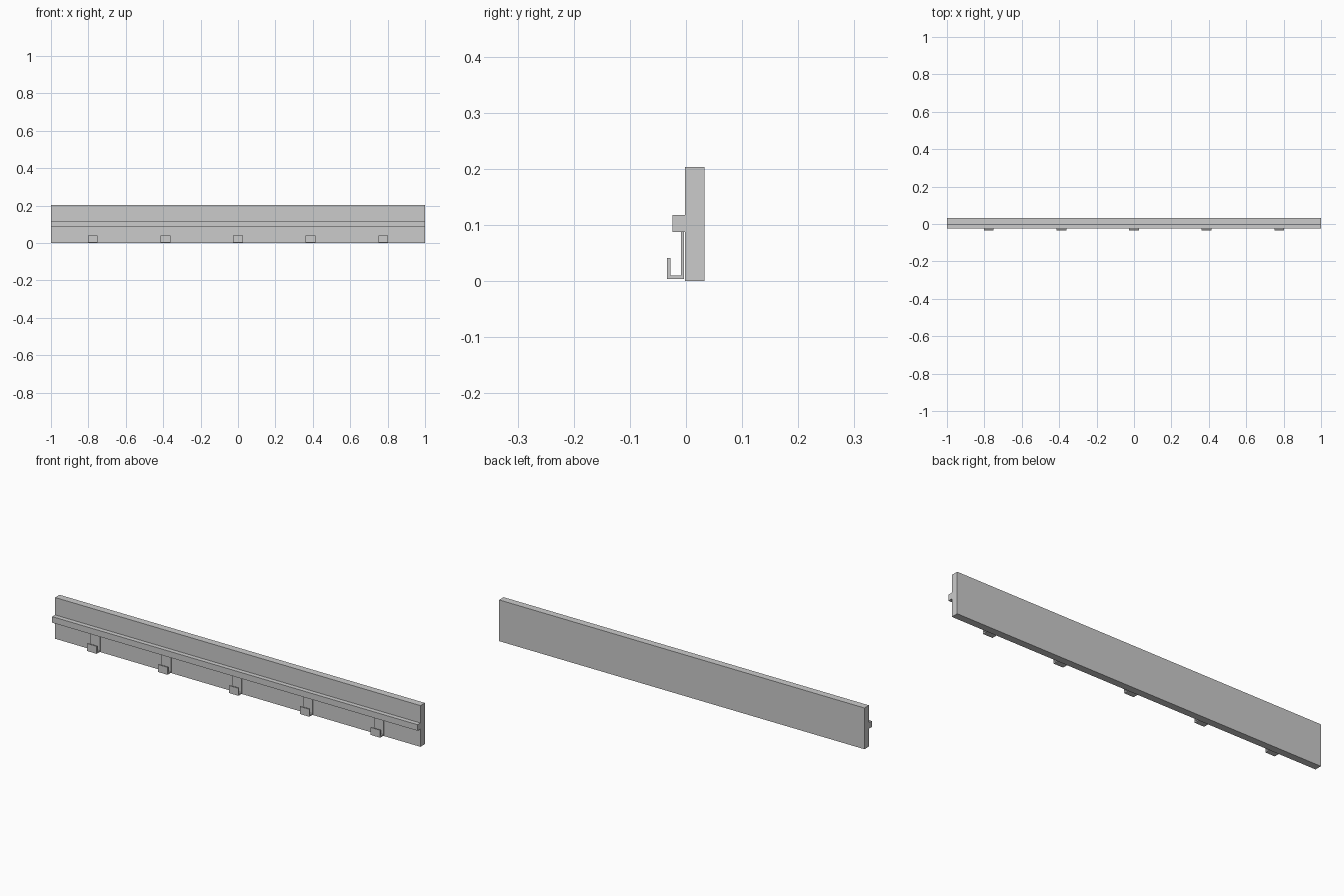
import bpy

if "Cube" in bpy.data.objects:
    bpy.data.objects.remove(bpy.data.objects["Cube"])


def extrude_x(name, profile, x0, x1):
    """Extrude a closed (y, z) profile along x."""
    n = len(profile)
    verts = [(x, y, z) for x in (x0, x1) for y, z in profile]
    faces = [tuple(reversed(range(n))), tuple(range(n, 2 * n))]
    faces += [(i, (i + 1) % n, (i + 1) % n + n, i + n) for i in range(n)]
    mesh = bpy.data.meshes.new(name)
    mesh.from_pydata(verts, [], faces)
    mesh.validate()
    obj = bpy.data.objects.new(name, mesh)
    bpy.context.collection.objects.link(obj)
    return obj


def rect(y0, y1, z0, z1):
    return [(y0, z0), (y1, z0), (y1, z1), (y0, z1)]


# Wall board and the rail across its front
extrude_x("back_board", rect(-0.002, 0.033, 0.0, 0.204), -1, 1)
extrude_x("front_rail", rect(-0.0245, -0.002, 0.088, 0.118), -1, 1)

# Five J-shaped hooks hanging below the rail
hook = [(-0.0335, 0.004), (-0.004, 0.004), (-0.004, 0.088), (-0.0085, 0.088),
        (-0.0085, 0.0105), (-0.028, 0.0105), (-0.028, 0.041), (-0.0335, 0.041)]
for i in range(5):
    x = (i - 2) * 0.388
    extrude_x(f"hook_{i + 1}", hook, x - 0.026, x + 0.026)
